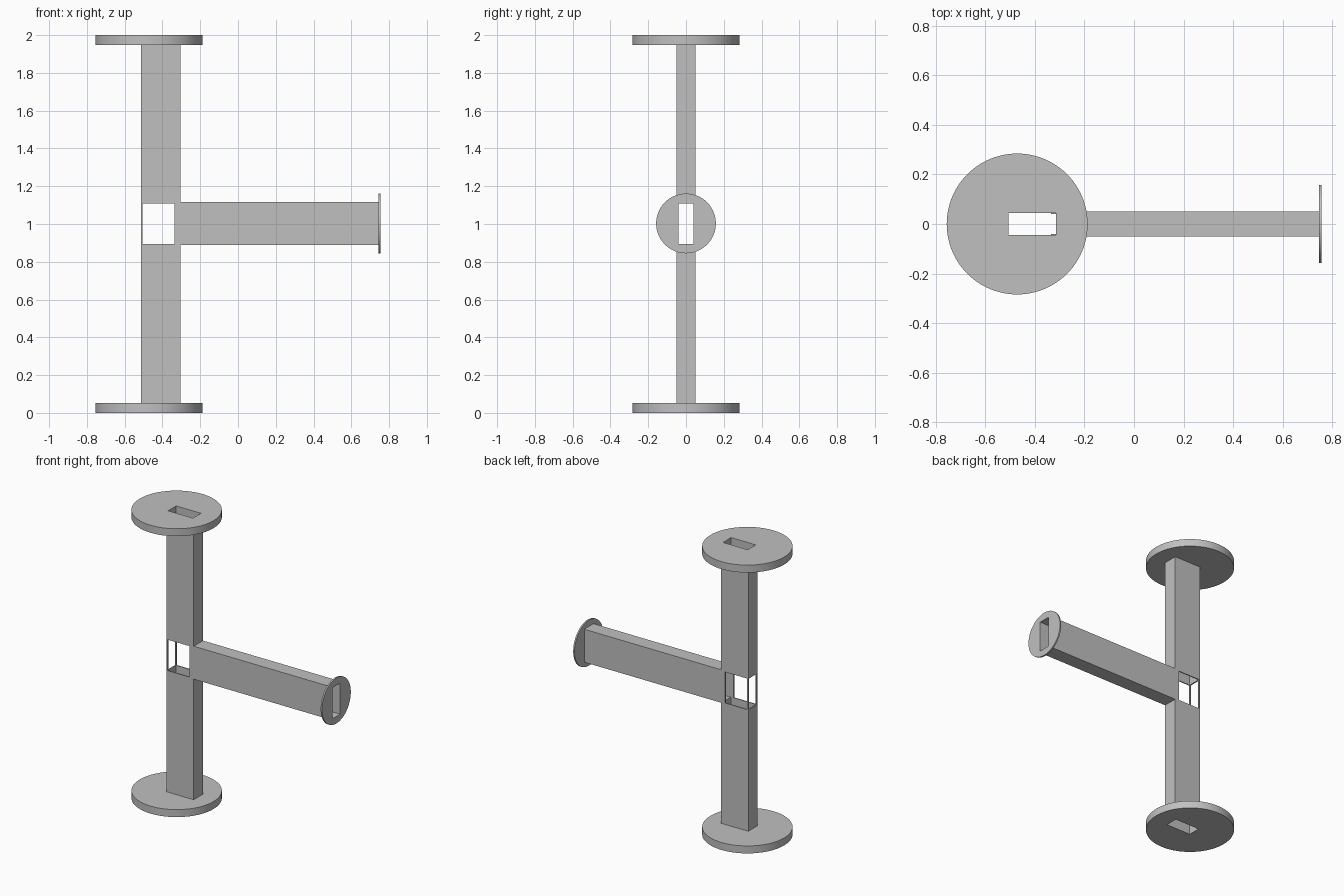
import bpy, bmesh, math
from mathutils import Matrix, Vector

cube = bpy.data.objects.get("Cube")
if cube:
    bpy.data.objects.remove(cube, do_unlink=True)

# Single plain grey finish
grey = bpy.data.materials.new("duct_grey")
grey.use_nodes = True
colour = (0.53, 0.53, 0.53, 1)
grey.diffuse_color = colour
grey.node_tree.nodes["Principled BSDF"].inputs["Base Color"].default_value = colour

ALONG_Z = Matrix.Identity(3)
ALONG_X = Matrix(((0, 0, 1), (1, 0, 0), (0, 1, 0)))   # profile in y, z


def rect(u0, u1, v0, v1):
    return [(u0, v0), (u1, v0), (u1, v1), (u0, v1)]


def circle(u, v, r, n=96):
    angles = [math.tau * i / n for i in range(n)]
    return [(u + r * math.cos(a), v + r * math.sin(a)) for a in angles]


def extrude(name, loops, start, end, axis=ALONG_Z):
    """Extrude an outline, with an optional hole, along an axis."""
    bm = bmesh.new()
    for loop in loops:
        vs = [bm.verts.new(axis @ Vector((u, v, start))) for u, v in loop]
        for a, b in zip(vs, vs[1:] + vs[:1]):
            bm.edges.new((a, b))
    bmesh.ops.triangle_fill(bm, edges=bm.edges[:], use_beauty=True,
                            normal=axis @ Vector((0, 0, 1)))
    cap = bm.faces[:]
    ext = bmesh.ops.extrude_face_region(bm, geom=cap, use_keep_orig=True)
    moved = [g for g in ext["geom"] if isinstance(g, bmesh.types.BMVert)]
    bmesh.ops.translate(bm, verts=moved, vec=axis @ Vector((0, 0, end - start)))
    bmesh.ops.recalc_face_normals(bm, faces=bm.faces[:])
    mesh = bpy.data.meshes.new(name)
    bm.to_mesh(mesh)
    bm.free()
    mesh.materials.append(grey)
    obj = bpy.data.objects.new(name, mesh)
    bpy.context.collection.objects.link(obj)
    bpy.ops.object.select_all(action="DESELECT")
    obj.select_set(True)
    bpy.context.view_layer.objects.active = obj
    bpy.ops.object.shade_smooth_by_angle(angle=math.radians(30))
    return obj


# Main dimensions
left, right, half = -0.514, -0.304, 0.051
low, high = 0.894, 1.109
flange = 0.052
column_wall = rect(left, right, -half, half)
column_hole = rect(-0.505, -0.315, -0.044, 0.044)
branch_wall = rect(-half, half, 0.888, 1.117)
branch_hole = rect(-0.041, 0.041, low, high)

# Upright duct halves and their round end flanges
disc = circle(-0.471, 0, 0.284)
extrude("lower_duct", [column_wall, column_hole], flange, low)
extrude("upper_duct", [column_wall, column_hole], high, 2 - flange)
extrude("bottom_flange", [disc, column_hole], 0, flange)
extrude("top_flange", [disc, column_hole], 2 - flange, 2)

# Side branch with a thin round flange
extrude("branch_duct", [branch_wall, branch_hole], right, 0.745, ALONG_X)
extrude("branch_flange", [circle(0, 1.003, 0.158), branch_hole], 0.745, 0.755, ALONG_X)

# Open junction: slim corner posts and the branch side walls
for side, sign in (("left", 1), ("right", -1)):
    v0, v1 = sorted((sign * 0.041, sign * half))
    extrude(side + "_corner_post", [rect(left, -0.505, v0, v1)], low, high)
    extrude(side + "_junction_wall", [rect(-0.335, right, v0, v1)], low, high)
